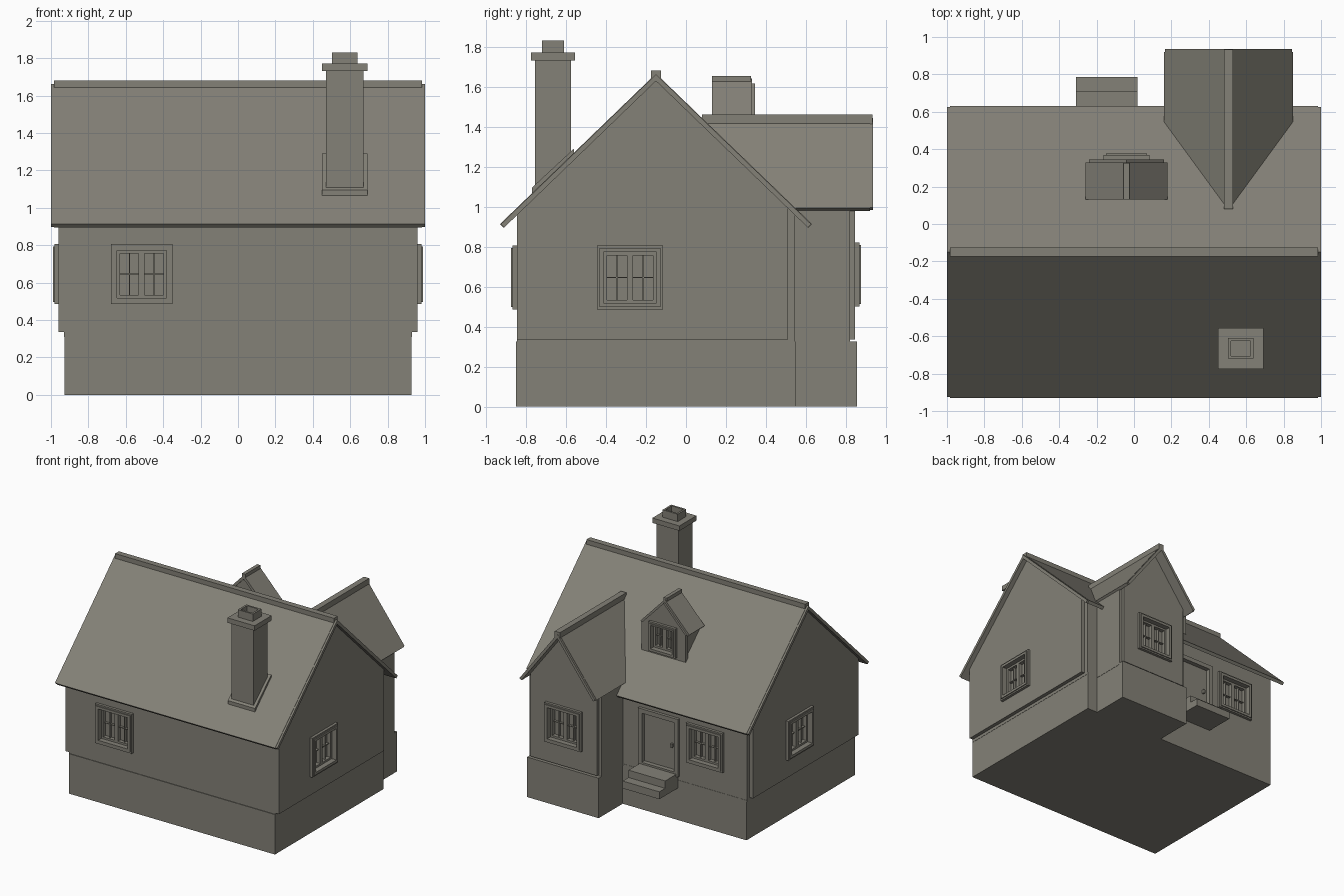
import bpy
import bmesh
from math import radians
from mathutils import Matrix, Vector

cube = bpy.data.objects.get("Cube")
if cube:
    bpy.data.objects.remove(cube, do_unlink=True)

stone = bpy.data.materials.new("warm_grey")
stone.use_nodes = True
COLOUR = (0.23, 0.22, 0.185, 1)
stone.diffuse_color = COLOUR
stone.node_tree.nodes["Principled BSDF"].inputs["Base Color"].default_value = COLOUR


def finish(name, bm):
    """Turn a bmesh into a named, coloured object."""
    bmesh.ops.recalc_face_normals(bm, faces=bm.faces)
    mesh = bpy.data.meshes.new(name)
    bm.to_mesh(mesh)
    bm.free()
    mesh.materials.append(stone)
    obj = bpy.data.objects.new(name, mesh)
    bpy.context.collection.objects.link(obj)
    return obj


def boxes(name, spans, matrix=Matrix()):
    """One object from boxes given as x, y and z spans."""
    bm = bmesh.new()
    for x0, x1, y0, y1, z0, z1 in spans:
        size = Matrix.Diagonal((x1 - x0, y1 - y0, z1 - z0, 1))
        middle = Matrix.Translation(((x0 + x1) / 2, (y0 + y1) / 2, (z0 + z1) / 2))
        bmesh.ops.create_cube(bm, size=1, matrix=matrix @ middle @ size)
    return finish(name, bm)


def prism(name, profile, axis, start, end):
    """Extrude a closed (across, height) profile along x or y."""
    bm = bmesh.new()
    place = (lambda a, z: (start, a, z)) if axis == "x" else (lambda a, z: (a, start, z))
    face = bm.faces.new([bm.verts.new(place(a, z)) for a, z in profile])
    grown = bmesh.ops.extrude_face_region(bm, geom=[face])["geom"]
    move = Vector((end - start, 0, 0)) if axis == "x" else Vector((0, end - start, 0))
    bmesh.ops.translate(bm, vec=move, verts=[g for g in grown if isinstance(g, bmesh.types.BMVert)])
    return finish(name, bm)


def roof(name, axis, start, end, mid, top, half, slope, thick):
    """Bent roof sheet with square-cut eaves."""
    drop = thick * (1 + slope * slope) ** 0.5
    tuck = thick * slope / (1 + slope * slope) ** 0.5
    low = top - half * slope
    inner = half - tuck
    profile = [(mid - half, low), (mid, top), (mid + half, low),
               (mid + inner, top - drop - inner * slope), (mid, top - drop),
               (mid - inner, top - drop - inner * slope)]
    return prism(name, profile, axis, start, end)


def gable(name, axis, start, end, left, right, base, mid, top, slope):
    """Wall block with a pointed top."""
    profile = [(left, base), (right, base), (right, top - abs(right - mid) * slope),
               (mid, top), (left, top - abs(left - mid) * slope)]
    return prism(name, profile, axis, start, end)


def cut(walls, span, matrix):
    """Sink a rectangular recess into the given walls."""
    cutter = boxes("cutter", [span], matrix)
    cutter.hide_render = True
    for wall in walls:
        mod = wall.modifiers.new("recess", "BOOLEAN")
        mod.operation = "DIFFERENCE"
        mod.solver = "EXACT"
        mod.object = cutter
        bpy.context.view_layer.objects.active = wall
        bpy.ops.object.modifier_apply(modifier=mod.name)
    bpy.data.objects.remove(cutter, do_unlink=True)


def ring(w, h, t, near, far):
    """Four box spans around a w by h rectangle centred on the origin."""
    return [(-w, -w + t, near, far, -h, h), (w - t, w, near, far, -h, h),
            (-w + t, w - t, near, far, h - t, h), (-w + t, w - t, near, far, -h, -h + t)]


def window(name, walls, spot, turn, w=0.165, h=0.16):
    """Framed window with two sashes and glazing bars."""
    matrix = Matrix.Translation(spot) @ Matrix.Rotation(radians(turn), 4, "Z")
    t = w * 0.2
    iw, ih = w - t, h - t
    cut(walls, (-iw, iw, -0.1, 0.045, -ih, ih), matrix)
    parts = ring(w, h, t, -0.022, 0.01) + ring(w - 0.012, h - 0.012, t - 0.012, -0.03, 0)
    sash = iw / 2
    for side in (-1, 1):
        for x0, x1, y0, y1, z0, z1 in ring(sash, ih, 0.016, 0.012, 0.045):
            parts.append((x0 + side * sash, x1 + side * sash, y0, y1, z0, z1))
        mid = side * sash
        parts.append((mid - 0.003, mid + 0.003, 0.025, 0.045, -ih, ih))
    parts.append((-iw, iw, 0.026, 0.045, -0.003, 0.003))
    boxes(name, parts, matrix)


# Foundation
boxes("foundation", [(-0.928, 0.928, -0.85, 0.547, 0, 0.325)])
boxes("wing_foundation", [(0.187, 0.833, 0.5, 0.856, 0, 0.325)])

# Main walls and end walls
MID, TOP, SLOPE = -0.15, 1.665, 0.965
core = gable("main_walls", "x", -0.93, 0.93, -0.845, 0.545, 0.31, MID, TOP - 0.03, SLOPE)
right_end = gable("right_end_wall", "x", -0.96, -0.93, -0.845, 0.51, 0.335, MID, TOP - 0.03, SLOPE)
left_end = gable("left_end_wall", "x", 0.93, 0.96, -0.845, 0.51, 0.335, MID, TOP - 0.03, SLOPE)

# Main roof, verge boards and ridge cap
roof("main_roof", "x", -0.985, 0.985, MID, TOP, 0.78, SLOPE, 0.026)
for side, name in ((-1, "right_verge"), (1, "left_verge")):
    roof(name, "x", side * 0.975, side, MID, TOP - 0.004, 0.775, SLOPE, 0.024)
boxes("main_ridge_cap", [(-0.985, 0.985, MID - 0.024, MID + 0.024, 1.63, 1.68)])

# Back wing
WING, WING_TOP, WING_SLOPE = 0.505, 1.448, 1.32
wing = gable("wing_walls", "y", 0.3, 0.82, 0.185, 0.835, 0.31, WING, WING_TOP - 0.03, WING_SLOPE)
wing_end = gable("wing_end_wall", "y", 0.82, 0.846, 0.21, 0.81, 0.335, WING, WING_TOP - 0.03, WING_SLOPE)
roof("wing_roof", "y", 0.09, 0.92, WING, WING_TOP, 0.345, WING_SLOPE, 0.024)
roof("wing_verge", "y", 0.91, 0.935, WING, WING_TOP - 0.004, 0.34, WING_SLOPE, 0.022)
boxes("wing_ridge_cap", [(WING - 0.024, WING + 0.024, 0.08, 0.933, 1.41, 1.461)])

# Dormer
DORMER = -0.04
dormer = gable("dormer_walls", "y", 0.14, 0.32, -0.225, 0.145, 1.1, DORMER, 1.61, 1.05)
dormer_end = gable("dormer_end_wall", "y", 0.32, 0.346, -0.24, 0.16, 1.1, DORMER, 1.615, 1.05)
roof("dormer_roof", "y", 0.13, 0.33, DORMER, 1.64, 0.22, 1.05, 0.022)
boxes("dormer_ridge_cap", [(DORMER - 0.015, DORMER + 0.015, 0.13, 0.325, 1.61, 1.652)])

# Windows
window("front_window", [core], (-0.515, -0.845, 0.645), 0)
window("left_window", [core, left_end], (0.96, -0.28, 0.645), 90)
window("right_window", [core, right_end], (-0.96, -0.08, 0.645), -90)
window("back_window", [core], (-0.56, 0.545, 0.66), 180)
window("wing_window", [wing, wing_end], (WING, 0.846, 0.66), 180)
window("dormer_window", [dormer, dormer_end], (DORMER, 0.346, 1.325), 180, 0.122, 0.12)

# Door with frame, panel and knob
door = Matrix.Translation((-0.145, 0.545, 0.595)) @ Matrix.Rotation(radians(180), 4, "Z")
cut([core], (-0.15, 0.15, -0.1, 0.04, -0.2, 0.2), door)
boxes("door_frame", ring(0.18, 0.235, 0.035, -0.024, 0.01), door)
boxes("door_panel", [(-0.15, 0.15, 0.012, 0.04, -0.2, 0.2)], door)
boxes("door_handle", [(0.1, 0.115, -0.008, 0.012, -0.02, 0.01)], door)

# Steps
boxes("lower_step", [(-0.31, 0.02, 0.54, 0.785, 0.26, 0.32)])
boxes("upper_step", [(-0.31, 0.02, 0.54, 0.71, 0.32, 0.38)])

# Chimney with flashing, cap and hollow pot
CHIMNEY = Matrix.Translation((0.57, -0.665, 0))
boxes("chimney_stack", [(-0.1, 0.1, -0.09, 0.09, 1.0, 1.74)], CHIMNEY)
boxes("chimney_cap", [(-0.122, 0.122, -0.11, 0.11, 1.73, 1.77)], CHIMNEY)
boxes("chimney_pot", [(-0.068, 0.068, -0.055, -0.04, 1.76, 1.83), (-0.068, 0.068, 0.04, 0.055, 1.76, 1.83),
                      (-0.068, -0.052, -0.04, 0.04, 1.76, 1.83), (0.052, 0.068, -0.04, 0.04, 1.76, 1.83)], CHIMNEY)
prism("chimney_flashing", [(-0.77, 1.04), (-0.77, 1.095), (-0.56, 1.29), (-0.56, 1.24)], "x", 0.448, 0.692)
